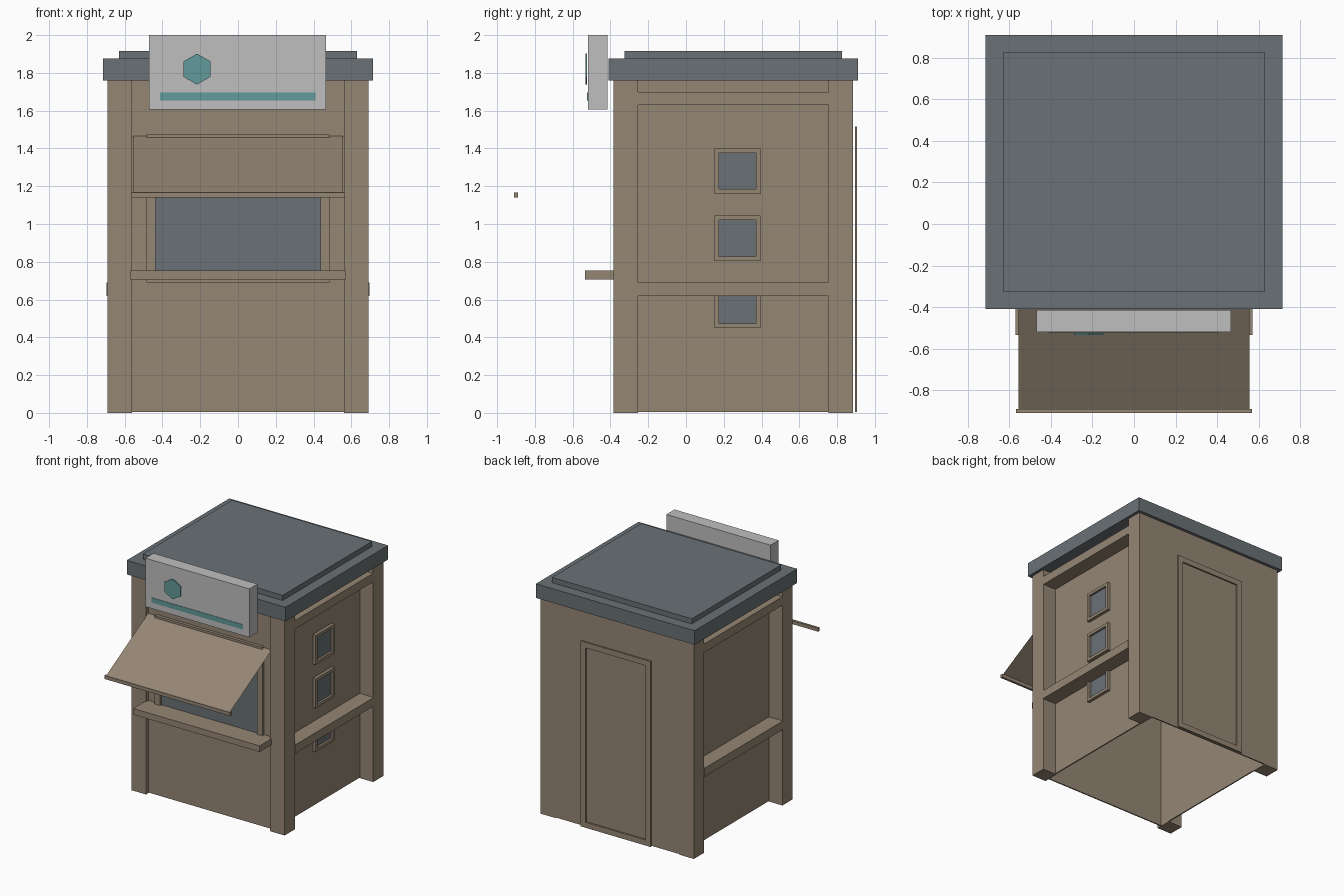
import bpy
import math

cube = bpy.data.objects.get("Cube")
if cube:
    bpy.data.objects.remove(cube)


def material(name, colour):
    m = bpy.data.materials.new(name)
    m.use_nodes = True
    rgba = (*colour, 1)
    m.diffuse_color = rgba
    m.node_tree.nodes["Principled BSDF"].inputs["Base Color"].default_value = rgba
    return m


TAN = material("tan panel", (0.30, 0.24, 0.175))
SLATE = material("slate grey", (0.144, 0.165, 0.178))
WHITE = material("sign white", (0.52, 0.52, 0.52))
TEAL = material("sign teal", (0.122, 0.323, 0.323))


def mesh(name, verts, faces, mat):
    data = bpy.data.meshes.new(name)
    data.from_pydata(verts, [], faces)
    data.materials.append(mat)
    ob = bpy.data.objects.new(name, data)
    bpy.context.collection.objects.link(ob)
    return ob


def box(name, xs, ys, zs, mat=TAN):
    verts = [(x, y, z) for x in xs for y in ys for z in zs]
    faces = [(0, 1, 3, 2), (4, 6, 7, 5), (0, 4, 5, 1),
             (2, 3, 7, 6), (0, 2, 6, 4), (1, 5, 7, 3)]
    return mesh(name, verts, faces, mat)


def frame(name, axis, depth, us, zs, w):
    """Four bars around a rectangle; depth runs along the given axis."""
    bars = [((us[0], us[0] + w), zs), ((us[1] - w, us[1]), zs),
            ((us[0] + w, us[1] - w), (zs[0], zs[0] + w)),
            ((us[0] + w, us[1] - w), (zs[1] - w, zs[1]))]
    for part, (u, z) in zip(("left", "right", "bottom", "top"), bars):
        x, y = (depth, u) if axis == "x" else (u, depth)
        box(f"{name}_{part}", x, y, z)


FRONT, BACK, SIDE, POST, TOP = -0.385, 0.885, 0.69, 0.13, 1.765
INNER = SIDE - POST

# Corner posts, recessed side walls and side rails
for s, side in ((1, "left"), (-1, "right")):
    def span(a, b):
        return tuple(sorted((s * a, s * b)))
    for end, ys in (("front", (FRONT, FRONT + POST)), ("back", (BACK - POST, BACK))):
        box(f"{end}_{side}_post", span(INNER, SIDE), ys, (0, TOP))
    ys = (FRONT + POST, BACK - POST)
    box(f"{side}_wall", span(INNER, INNER + 0.01), ys, (0.005, TOP))
    box(f"{side}_middle_rail", span(INNER, SIDE + 0.005), ys, (0.62, 0.69))
    box(f"{side}_top_rail", span(INNER, SIDE), ys, (1.63, 1.70))

# Front and back walls, open underneath
box("front_wall", (-INNER, INNER), (-0.355, -0.345), (0.005, TOP))
box("back_wall", (-INNER, INNER), (BACK - 0.01, BACK), (0.005, TOP))

# Serving window, counter and canopy
frame("serving_frame", "y", (-0.38, -0.355), (-0.485, 0.485), (0.69, 1.475), 0.048)
box("serving_glass", (-0.437, 0.437), (-0.362, -0.355), (0.738, 1.427), SLATE)
box("counter", (-0.57, 0.57), (-0.535, -0.355), (0.705, 0.755))
mesh("canopy", [(-0.557, -0.9, 1.165), (0.557, -0.9, 1.165),
                (0.557, -0.362, 1.467), (-0.557, -0.362, 1.467)], [(0, 1, 2, 3)], TAN)
box("canopy_bar", (-0.567, 0.567), (-0.91, -0.89), (1.14, 1.168))

# Three small windows on one side
for i in range(3):
    z = 0.57 + 0.355 * i
    frame(f"side_window_{i + 1}", "x", (0.57, 0.595), (0.15, 0.395), (z - 0.12, z + 0.12), 0.024)
    box(f"side_glass_{i + 1}", (0.57, 0.577), (0.174, 0.371), (z - 0.096, z + 0.096), SLATE)

# Back door frame
frame("door_frame", "y", (0.894, 0.906), (-0.315, 0.315), (0.005, 1.515), 0.045)

# Roof
box("roof_slab", (-0.715, 0.715), (-0.41, 0.91), (1.76, 1.875), SLATE)
box("roof_cap", (-0.63, 0.63), (-0.325, 0.825), (1.875, 1.917), SLATE)

# Sign board with stripe and hexagon badge
box("sign_board", (-0.47, 0.467), (-0.52, -0.415), (1.605, 2.0), WHITE)
box("sign_stripe", (-0.413, 0.41), (-0.523, -0.52), (1.655, 1.695), TEAL)
bpy.ops.mesh.primitive_cylinder_add(vertices=6, radius=0.082, depth=0.008,
                                    location=(-0.217, -0.529, 1.82),
                                    rotation=(math.pi / 2, 0, 0))
badge = bpy.context.object
badge.name = "sign_badge"
badge.data.materials.append(TEAL)
